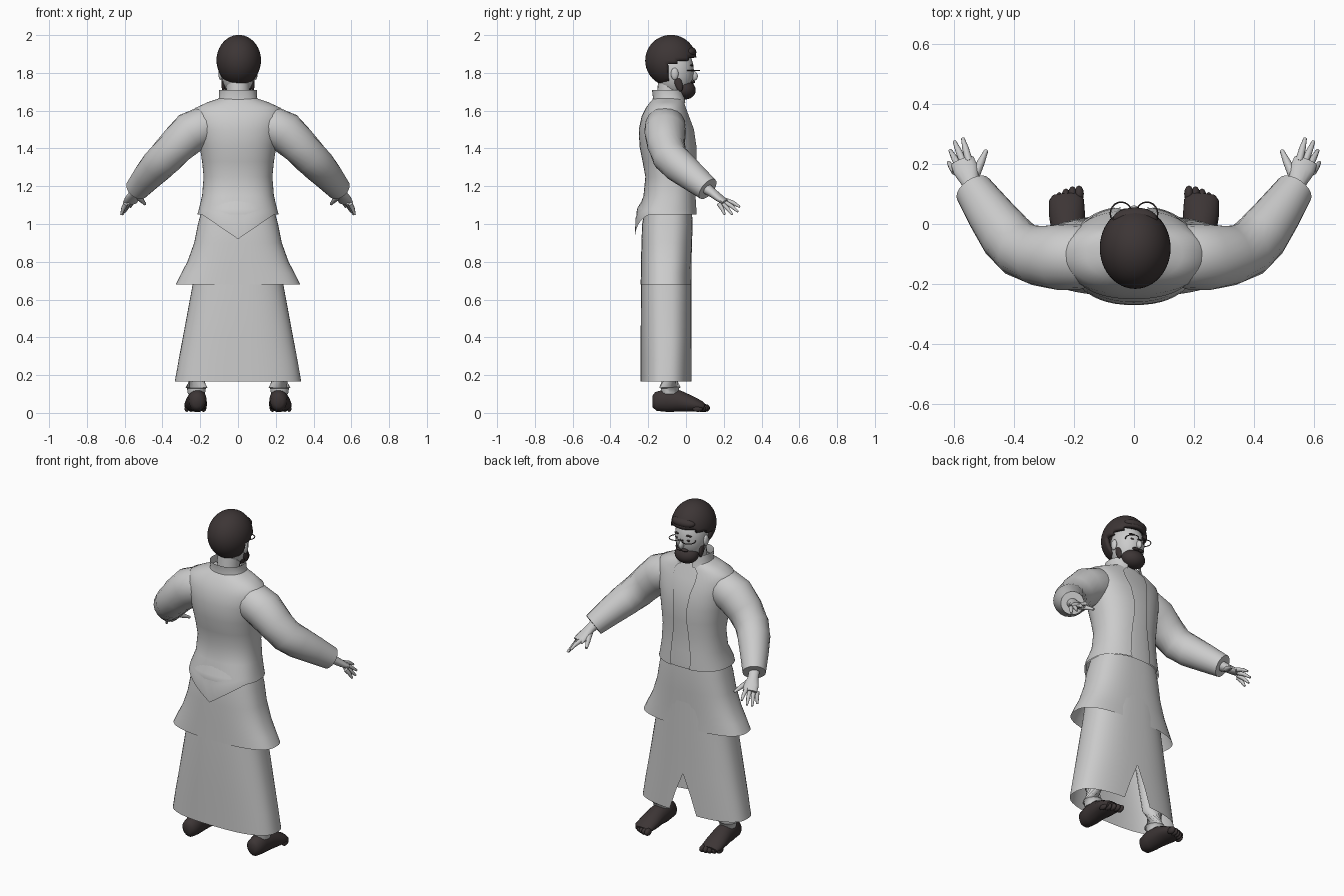
import bpy, bmesh, math
from mathutils import Vector, Matrix

if "Cube" in bpy.data.objects:
    bpy.data.objects.remove(bpy.data.objects["Cube"])


def material(name, color):
    m = bpy.data.materials.new(name)
    m.use_nodes = True
    m.diffuse_color = (*color, 1)
    m.node_tree.nodes["Principled BSDF"].inputs["Base Color"].default_value = (*color, 1)
    return m


GREY = material("light grey", (0.6, 0.6, 0.6))
DARK = material("dark brown", (0.046, 0.036, 0.036))


def finish(name, bm, mat, mirror=False, smooth=0):
    bmesh.ops.recalc_face_normals(bm, faces=bm.faces)
    me = bpy.data.meshes.new(name)
    bm.to_mesh(me)
    bm.free()
    me.materials.append(mat)
    me.shade_smooth()
    me.set_sharp_from_angle(angle=math.radians(50))
    ob = bpy.data.objects.new(name, me)
    bpy.context.collection.objects.link(ob)
    if mirror:
        ob.modifiers.new("mirror", 'MIRROR')
    if smooth:
        ob.modifiers.new("smooth", 'SUBSURF').levels = smooth
        ob.modifiers["smooth"].render_levels = smooth
    return ob


def loft(name, rings, power=2.3, hem=None, cap=False, segs=48):
    """Rings are (z, half width, back y, front y, front gap angle)."""
    bm = bmesh.new()
    rows = []
    for i, (z, rx, yb, yf, gap) in enumerate(rings):
        row = []
        for k in range(segs + 1):
            a = gap + (2 * math.pi - 2 * gap) * k / segs
            s, c = math.sin(a), math.cos(a)
            x = rx * math.copysign(abs(s) ** (2 / power), s)
            y = (yb + yf) / 2 + (yf - yb) / 2 * math.copysign(abs(c) ** (2 / power), c)
            row.append(bm.verts.new((x, y, z - (hem(i, x, c) if hem else 0))))
        rows.append(row)
    for r0, r1 in zip(rows, rows[1:]):
        for k in range(segs):
            bm.faces.new((r0[k], r0[k + 1], r1[k + 1], r1[k]))
    if cap:
        bm.faces.new(rows[-1][:-1])
    bmesh.ops.remove_doubles(bm, verts=bm.verts, dist=0.0005)
    return finish(name, bm, GREY)


def add_tube(bm, points, segs=14):
    """Points are (x, y, z, side radius, up radius)."""
    centres = [Vector(p[:3]) for p in points]
    rows = []
    for i, p in enumerate(points):
        t = (centres[min(i + 1, len(points) - 1)] - centres[max(i - 1, 0)]).normalized()
        side = t.cross(Vector((0, 0, 1)))
        side = side.normalized() if side.length > 0.1 else Vector((1, 0, 0))
        up = side.cross(t)
        rows.append([bm.verts.new(centres[i] + side * p[3] * math.cos(a) + up * p[-1] * math.sin(a))
                     for a in (2 * math.pi * k / segs for k in range(segs))])
    for r0, r1 in zip(rows, rows[1:]):
        for k in range(segs):
            bm.faces.new((r0[k], r0[(k + 1) % segs], r1[(k + 1) % segs], r1[k]))
    bm.faces.new(rows[0])
    bm.faces.new(rows[-1])


def add_ball(bm, centre, radii, tilt=0, segs=24):
    mat = Matrix.Translation(centre) @ Matrix.Rotation(tilt, 4, 'X') @ Matrix.Diagonal((*radii, 1))
    bmesh.ops.create_uvsphere(bm, u_segments=segs, v_segments=segs // 2, radius=1, matrix=mat)


def ball(name, centre, radii, mat, mirror=False, tilt=0):
    bm = bmesh.new()
    add_ball(bm, centre, radii, tilt)
    return finish(name, bm, mat, mirror)


# Skirts: long lower layer slit at the front, flared upper layer
loft("lower_skirt", [
    (0.165, 0.335, -0.24, 0.03, 0.18), (0.28, 0.315, -0.24, 0.03, 0.09),
    (0.4, 0.292, -0.24, 0.03, 0), (0.68, 0.24, -0.238, 0.03, 0),
    (1.08, 0.18, -0.22, 0.03, 0)], 2.6)
loft("upper_skirt", [
    (0.68, 0.33, -0.24, 0.027, 0), (0.74, 0.3, -0.239, 0.027, 0),
    (0.8, 0.268, -0.238, 0.029, 0), (0.9, 0.232, -0.236, 0.032, 0),
    (1.0, 0.212, -0.232, 0.035, 0), (1.1, 0.185, -0.215, 0.03, 0)], 2.6)

# Torso: shirt under an open jacket with a pointed back tail
torso = [(1.05, 0.215, -0.27, 0.06), (1.08, 0.207, -0.268, 0.06), (1.15, 0.19, -0.225, 0.055),
         (1.25, 0.182, -0.215, 0.052), (1.33, 0.19, -0.23, 0.057), (1.41, 0.203, -0.246, 0.057),
         (1.5, 0.222, -0.25, 0.045), (1.57, 0.238, -0.235, 0.02), (1.615, 0.225, -0.212, 0.003),
         (1.645, 0.16, -0.19, -0.008), (1.665, 0.1, -0.172, -0.015)]
loft("shirt", [(z, w - 0.008, b + 0.008, f - 0.008, 0) for z, w, b, f in torso], cap=True)


def tail(i, x, c):
    share = {0: 1, 1: 0.45}.get(i, 0)
    return share * 0.13 * max(0, 1 - abs(x) / 0.19) * (c < 0)


loft("jacket", [(*r, 0.22 + 0.06 * math.sin(i)) for i, r in enumerate(torso)], hem=tail)
loft("collar", [(1.64, 0.115, -0.18, 0.0, 0.3), (1.67, 0.1, -0.175, -0.005, 0.3),
                (1.71, 0.1, -0.18, -0.01, 0.5)])

# Arms
bm = bmesh.new()
add_tube(bm, [(0.12, -0.11, 1.52, 0.09), (0.18, -0.11, 1.515, 0.108), (0.25, -0.11, 1.485, 0.11),
              (0.32, -0.105, 1.42, 0.1), (0.38, -0.085, 1.355, 0.094), (0.425, -0.04, 1.31, 0.09),
              (0.48, 0.035, 1.25, 0.078), (0.535, 0.115, 1.185, 0.064)], 20)
finish("sleeves", bm, GREY, True)

# Hands with spread fingers
bm = bmesh.new()
add_tube(bm, [(0.53, 0.105, 1.19, 0.03), (0.545, 0.14, 1.165, 0.03, 0.024),
              (0.56, 0.18, 1.135, 0.042, 0.02), (0.572, 0.21, 1.115, 0.04, 0.015)])
tips = [(0.57, 0.285, 1.09), (0.598, 0.275, 1.065), (0.612, 0.245, 1.05), (0.618, 0.205, 1.05)]
for i, tip in enumerate(tips):
    root = Vector((0.55 + 0.015 * i, 0.21 - 0.012 * i, 1.125 - 0.006 * i))
    mid = root.lerp(Vector(tip), 0.55) + Vector((0, 0, 0.006))
    add_tube(bm, [(*root, 0.013), (*mid, 0.011), (*tip, 0.006)], 8)
add_tube(bm, [(0.535, 0.15, 1.15, 0.017), (0.51, 0.205, 1.125, 0.013), (0.492, 0.245, 1.105, 0.007)], 8)
finish("hands", bm, GREY, True)

# Legs and bare feet
bm = bmesh.new()
add_tube(bm, [(0.22, -0.085, 0.1, 0.045), (0.22, -0.085, 0.13, 0.05), (0.22, -0.085, 0.135, 0.058),
              (0.215, -0.09, 0.25, 0.062), (0.12, -0.1, 0.9, 0.08)])
finish("trouser_legs", bm, GREY, True)
bm = bmesh.new()
add_tube(bm, [(0.215, -0.178, 0.06, 0.022, 0.03), (0.215, -0.16, 0.06, 0.043, 0.05),
              (0.216, -0.1, 0.067, 0.05, 0.063), (0.219, -0.04, 0.063, 0.053, 0.058),
              (0.223, 0.03, 0.047, 0.06, 0.042), (0.225, 0.08, 0.035, 0.058, 0.028),
              (0.226, 0.098, 0.03, 0.045, 0.016)], 18)
for i in range(5):
    add_ball(bm, (0.183 + 0.022 * i, 0.1 - 0.004 * i * i * 0.6, 0.026 - 0.001 * i),
             (0.016 - 0.001 * i, 0.028, 0.021 - 0.001 * i), segs=12)
finish("feet", bm, DARK, True)

# Head
bm = bmesh.new()
add_tube(bm, [(0, -0.095, 1.62, 0.065), (0, -0.085, 1.78, 0.06)], 20)
finish("neck", bm, GREY)
ball("face", (0, -0.058, 1.81), (0.09, 0.1, 0.135), GREY)
ball("nose", (0, 0.042, 1.785), (0.014, 0.02, 0.026), GREY, tilt=0.3)
ball("ears", (0.092, -0.06, 1.795), (0.012, 0.02, 0.032), GREY, True)
ball("eyes", (0.034, 0.03, 1.812), (0.014, 0.006, 0.006), DARK, True)
ball("eyebrows", (0.036, 0.029, 1.84), (0.022, 0.008, 0.005), DARK, True)
ball("beard", (0, -0.008, 1.712), (0.07, 0.06, 0.052), DARK, tilt=-0.25)
ball("moustache", (0.017, 0.037, 1.752), (0.022, 0.012, 0.008), DARK, True)
ball("sideburns", (0.077, -0.04, 1.745), (0.011, 0.02, 0.045), DARK, True, tilt=0.3)

# Hair cap, trimmed away around the face and ears
bm = bmesh.new()
add_ball(bm, (0.004, -0.08, 1.865), (0.118, 0.136, 0.136), segs=48)
trim = [f for f in bm.faces if f.calc_center_median().y > -0.095
        and f.calc_center_median().z < 1.85 + 0.3 * (f.calc_center_median().y + 0.06)]
bmesh.ops.delete(bm, geom=trim, context='FACES')
hair = finish("hair", bm, DARK)
shell = hair.modifiers.new("thickness", 'SOLIDIFY')
shell.thickness = 0.022
ball("fringe", (0.004, 0.015, 1.91), (0.075, 0.04, 0.03), DARK)

# Thin spectacles
bm = bmesh.new()
ring = [(0.043 + 0.036 * math.cos(a), 0.035 + 0.038 * math.sin(a), 1.812, 0.0025)
        for a in (2 * math.pi * k / 20 for k in range(21))]
add_tube(bm, ring, 6)
add_tube(bm, [(0, 0.05, 1.812, 0.0025), (0.01, 0.05, 1.812, 0.0025)], 6)
finish("spectacles", bm, DARK, True)
